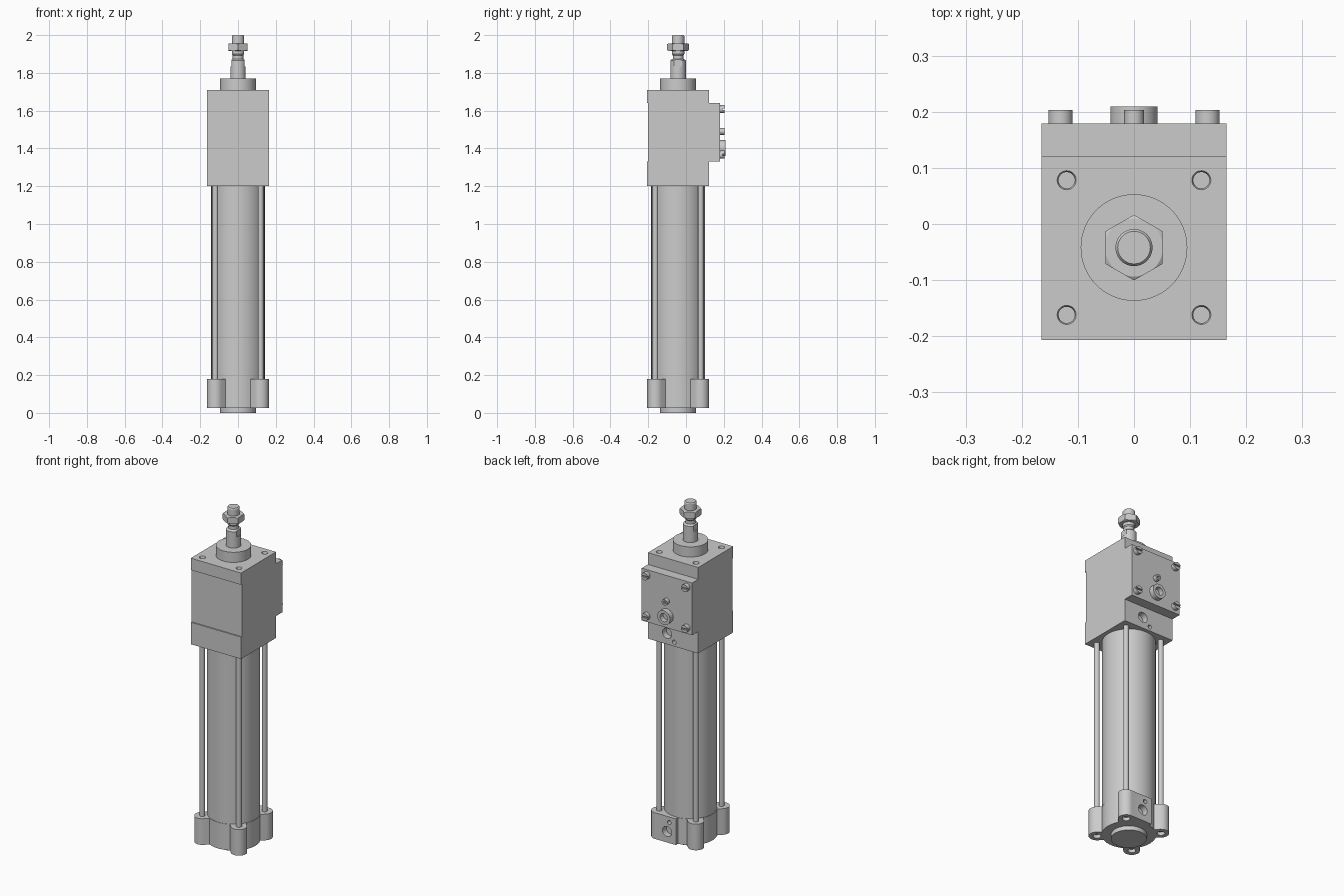
import bpy, bmesh, math
from mathutils import Matrix

if "Cube" in bpy.data.objects:
    bpy.data.objects.remove(bpy.data.objects["Cube"])

AY = -0.042          # y of the cylinder axis
P = 0.12             # tie rod offset from the axis
CORNERS = [(sx, sy) for sx in (-1, 1) for sy in (-1, 1)]


def finish(bm, name):
    bmesh.ops.recalc_face_normals(bm, faces=bm.faces)
    me = bpy.data.meshes.new(name)
    bm.to_mesh(me)
    bm.free()
    ob = bpy.data.objects.new(name, me)
    bpy.context.collection.objects.link(ob)
    return ob


def box(name, x0, x1, y0, y1, z0, z1):
    bm = bmesh.new()
    m = Matrix.Translation(((x0 + x1) / 2, (y0 + y1) / 2, (z0 + z1) / 2)) \
        @ Matrix.Diagonal((x1 - x0, y1 - y0, z1 - z0, 1))
    bmesh.ops.create_cube(bm, size=1, matrix=m)
    return finish(bm, name)


def lathe(name, x, y, prof, n=48):
    """Solid of revolution about a vertical axis; prof = (radius, z) pairs."""
    bm = bmesh.new()
    rings = [[bm.verts.new((x + r * math.cos(2 * math.pi * i / n),
                            y + r * math.sin(2 * math.pi * i / n), z))
              for i in range(n)] for r, z in prof]
    for a, b in zip(rings, rings[1:]):
        for i in range(n):
            j = (i + 1) % n
            bm.faces.new((a[i], a[j], b[j], b[i]))
    bm.faces.new(rings[0])
    bm.faces.new(rings[-1])
    return finish(bm, name)


def cyl_z(name, x, y, r, z0, z1, n=48):
    return lathe(name, x, y, [(r, z0), (r, z1)], n)


def cyl_y(name, x, z, r, y0, y1, n=32):
    ob = cyl_z(name, 0, 0, r, -y1, -y0, n)
    ob.data.transform(Matrix.Translation((x, 0, z)) @ Matrix.Rotation(math.pi / 2, 4, 'X'))
    return ob


def prism(name, pts, z0, z1):
    bm = bmesh.new()
    lo = [bm.verts.new((x, y, z0)) for x, y in pts]
    f = bm.faces.new(lo)
    new = bmesh.ops.extrude_face_region(bm, geom=[f])['geom']
    bmesh.ops.translate(bm, vec=(0, 0, z1 - z0),
                        verts=[v for v in new if isinstance(v, bmesh.types.BMVert)])
    return finish(bm, name)


def boolean(ob, others, op='DIFFERENCE'):
    bpy.context.view_layer.objects.active = ob
    for o in others:
        o.hide_render = True
        m = ob.modifiers.new("bool", 'BOOLEAN')
        m.operation, m.solver, m.object = op, 'EXACT', o
        bpy.ops.object.modifier_apply(modifier=m.name)
        bpy.data.objects.remove(o)


# Head: lower port block, locking body, front cover
head = box("head_block", -.165, .165, -.207, .121, 1.2, 1.33)
boolean(head, [cyl_y("cut", .04, 1.265, .030, .085, .2),
               cyl_y("cut", -.008, 1.225, .012, .09, .2)])
box("lock_body", -.165, .165, -.2, .179, 1.33, 1.64)
cover = box("front_cover", -.165, .165, -.207, .121, 1.64, 1.71)
boolean(cover, [lathe("cut", sx * P, AY + sy * P,
                      [(.0145, 1.66), (.0145, 1.704), (.017, 1.71), (.017, 1.73)], 32)
                for sx, sy in CORNERS])

# Plate screws with slots
for x in (-.131, .131):
    for z in (1.367, 1.608):
        s = cyl_y("plate_screw", x, z, .0215, .17, .203)
        boolean(s, [box("cut", x - .03, x + .03, .194, .22, z - .004, z + .004)])
s = cyl_y("small_screw", 0, 1.49, .0175, .17, .203)
boolean(s, [cyl_y("cut", 0, 1.49, .009, .19, .22, 6)])

# Unlock port boss
boss = cyl_y("port_boss", 0, 1.402, .042, .17, .209)
boolean(boss, [cyl_y("cut", 0, 1.402, .024, .18, .22)])

# Tube, tie rods
cyl_z("cylinder_tube", 0, AY, .142, .175, 1.205, 64)
for sx, sy in CORNERS:
    cyl_z("tie_rod", sx * P, AY + sy * P, .015, .17, 1.205, 24)

# Rear cap with four rounded lugs and a port block
cap = cyl_z("rear_cap", 0, AY, .1445, .025, .18, 64)
parts = []
for sx, sy in CORNERS:
    d = math.atan2(sy, sx)
    pts = [(sx * P + .044 * math.cos(d + a), AY + sy * P + .044 * math.sin(d + a))
           for a in [math.radians(-90 + 15 * i) for i in range(13)]]
    back = [(x - .1 * math.cos(d), y - .1 * math.sin(d)) for x, y in (pts[-1], pts[0])]
    parts.append(prism("lug", pts + back, .025, .18))
parts.append(box("port_block", -.018, .125, 0, .121, .025, .18))
boolean(cap, parts, 'UNION')
cuts = [cyl_z("cut", sx * P, AY + sy * P, .021, -.02, .055, 32) for sx, sy in CORNERS]
cuts += [cyl_y("cut", .04, .09, .030, .085, .2), cyl_y("cut", .025, .147, .012, .09, .2)]
boolean(cap, cuts)
for sx, sy in CORNERS:
    cyl_z("rod_end", sx * P, AY + sy * P, .013, .04, .06, 24)
cyl_z("rear_spigot", 0, AY, .095, 0, .03, 64)

# Front boss and piston rod with wrench flats
cyl_z("front_boss", 0, AY, .095, 1.705, 1.77, 64)
rod = lathe("piston_rod", 0, AY, [(.041, 1.75), (.041, 1.866), (.037, 1.87), (.028, 1.873),
                                  (.028, 1.893), (.033, 1.9), (.033, 1.994), (.029, 2.0)])
boolean(rod, [box("cut", min(s * .035, s * .06), max(s * .035, s * .06),
                  AY - .1, AY + .1, 1.835, 1.88) for s in (-1, 1)])

# Lock nut, corners along y, with rounded chamfers
nut = prism("lock_nut", [(.0585 * math.cos(math.radians(30 + 60 * i)),
                          AY + .0585 * math.sin(math.radians(30 + 60 * i)))
                         for i in range(6)], 1.917, 1.956)
boolean(nut, [lathe("round", 0, AY, [(.050, 1.916), (.060, 1.9225),
                                     (.060, 1.9505), (.050, 1.957)])], 'INTERSECT')

# Smooth shading on curved walls only
for ob in bpy.data.objects:
    bpy.ops.object.select_all(action='DESELECT')
    ob.select_set(True)
    bpy.context.view_layer.objects.active = ob
    bpy.ops.object.shade_smooth_by_angle(angle=math.radians(28))
